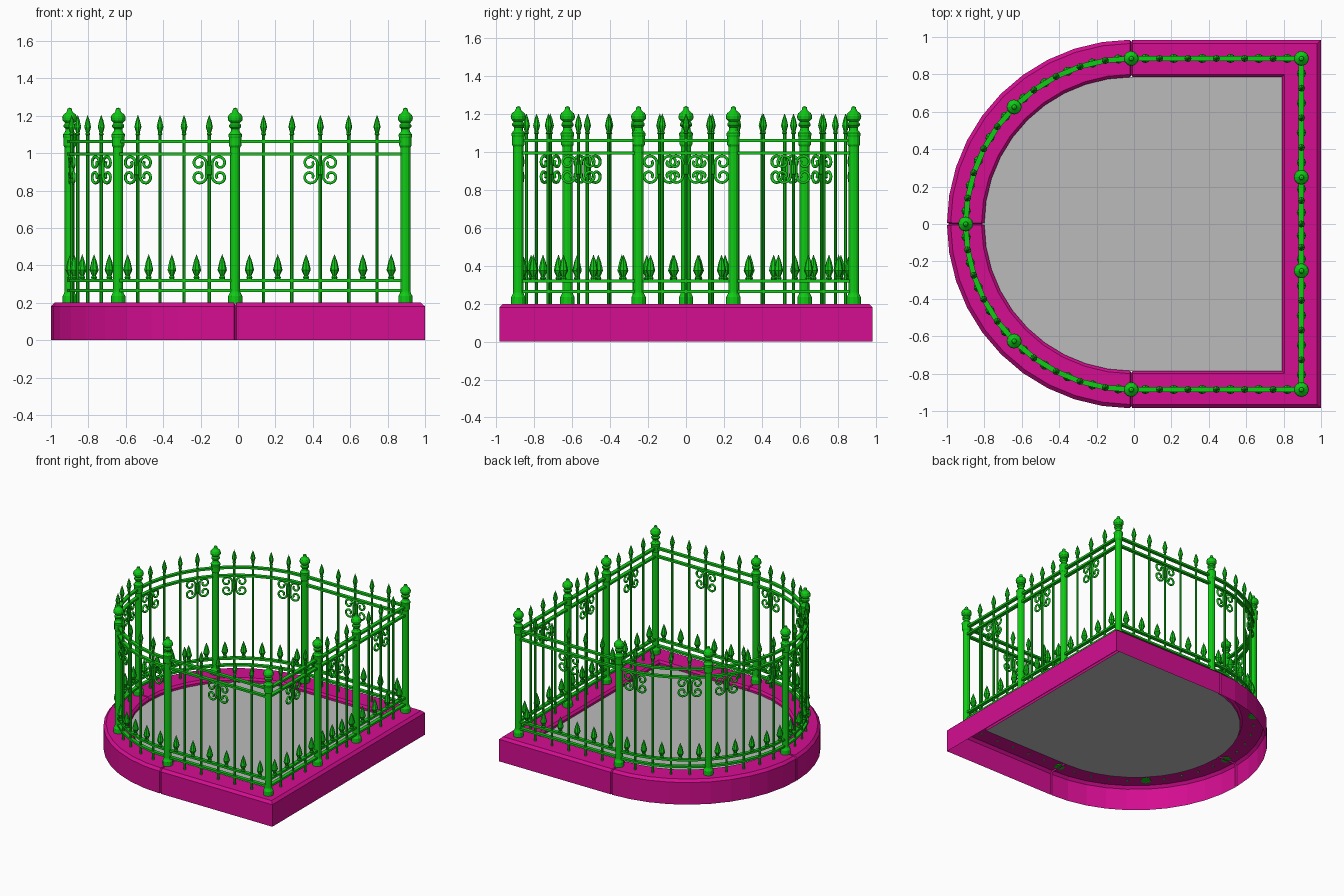
import bpy, bmesh, math
from mathutils import Vector

cube = bpy.data.objects.get("Cube")
if cube:
    bpy.data.objects.remove(cube, do_unlink=True)


def material(name, rgb):
    m = bpy.data.materials.new(name)
    m.use_nodes = True
    m.diffuse_color = (*rgb, 1)
    bsdf = next(n for n in m.node_tree.nodes if n.type == 'BSDF_PRINCIPLED')
    bsdf.inputs["Base Color"].default_value = (*rgb, 1)
    return m


PINK = material("magenta_stone", (0.66, 0.004, 0.28))
GREEN = material("green_iron", (0.005, 0.6, 0.008))
GREY = material("grey_floor", (0.5, 0.5, 0.5))

CX = -0.015        # centre of the rounded end
RADIUS = 0.985
STEPS = 20         # segments in the half circle
FENCE = 0.1        # fence line, measured in from the outer edge


def place(name, data, loc=(0, 0, 0), turn=0.0):
    ob = bpy.data.objects.new(name, data)
    ob.location = loc
    ob.rotation_euler.z = turn
    bpy.context.collection.objects.link(ob)
    return ob


def finish(bm, name, mat, smooth=False):
    bmesh.ops.recalc_face_normals(bm, faces=bm.faces)
    me = bpy.data.meshes.new(name)
    bm.to_mesh(me)
    bm.free()
    me.materials.append(mat)
    if smooth:
        me.shade_smooth()
        me.set_sharp_from_angle(angle=math.radians(35))
    return me


def right_x(d):
    return 1 - 1.05 * d


def arc_point(deg, d):
    a = math.radians(deg)
    return Vector((CX + (RADIUS - d) * math.cos(a), (RADIUS - d) * math.sin(a), 0))


def outline(d, groove=0.0):
    """D-shaped loop set in by d; second item flags the joint points."""
    pts = [(Vector((right_x(d), RADIUS - d, 0)), False),
           (Vector((CX + 0.007, RADIUS - d, 0)), False)]
    for i in range(STEPS + 1):
        deg = 90 + 180 * i / STEPS
        if i in (0, STEPS // 2, STEPS):
            if i:
                pts.append((arc_point(deg - 0.4, d), False))
            pts.append((arc_point(deg, d + groove), True))
            if i < STEPS:
                pts.append((arc_point(deg + 0.4, d), False))
        else:
            pts.append((arc_point(deg, d), False))
    pts.append((Vector((CX + 0.007, d - RADIUS, 0)), False))
    pts.append((Vector((right_x(d), d - RADIUS, 0)), False))
    return pts


def sweep(bm, profile, closed=False):
    """Carry a profile of (inset, z, joint inset, joint drop) round the outline."""
    loops = []
    for d, z, gd, gz in profile:
        loops.append([bm.verts.new((p.x, p.y, z - (gz if joint else 0)))
                      for p, joint in outline(d, gd)])
    pairs = list(zip(loops, loops[1:]))
    if closed:
        pairs.append((loops[-1], loops[0]))
    for a, b in pairs:
        for i in range(len(a)):
            j = (i + 1) % len(a)
            bm.faces.new((a[i], a[j], b[j], b[i]))


def lathe(name, profile, sides, smooth=False):
    """Turned part from (radius, z) points; radius 0 closes to a tip."""
    bm = bmesh.new()
    rings = []
    for r, z in profile:
        n = sides if r else 1
        rings.append([bm.verts.new((r * math.cos(math.tau * k / sides),
                                    r * math.sin(math.tau * k / sides), z))
                      for k in range(n)])
    for a, b in zip(rings, rings[1:]):
        for k in range(sides):
            j = (k + 1) % sides
            if len(b) == 1:
                bm.faces.new((a[k], a[j], b[0]))
            else:
                bm.faces.new((a[k], a[j], b[j], b[k]))
    bm.faces.new(rings[0])
    return finish(bm, name, GREEN, smooth)


# Stone kerb: hollow shell with bevelled top and shallow joints
bm = bmesh.new()
g = 0.012
sweep(bm, [(0, 0, g, 0), (0, 0.18, g, 0), (0.02, 0.2, 0, g), (0.185, 0.2, 0, g),
           (0.2, 0.185, -g, 0), (0.2, 0.165, -g, 0)])
place("kerb", finish(bm, "kerb", PINK))

# Floor
bm = bmesh.new()
bm.faces.new([bm.verts.new((p.x, p.y, 0.168)) for p, _ in outline(0.2)])
place("floor", finish(bm, "floor", GREY))

# Rails
for name, z in (("bottom_rail", 0.265), ("lower_rail", 0.32),
                ("upper_rail", 0.995), ("top_rail", 1.062)):
    bm = bmesh.new()
    w, h = 0.014, 0.008
    sweep(bm, [(FENCE - w, z - h, 0, 0), (FENCE + w, z - h, 0, 0),
               (FENCE + w, z + h, 0, 0), (FENCE - w, z + h, 0, 0)], closed=True)
    place(name, finish(bm, name, GREEN))

# Turned parts
post = lathe("post", [
    (0.038, 0.195), (0.038, 0.235), (0.03, 0.25), (0.027, 0.26), (0.027, 1.03),
    (0.033, 1.04), (0.033, 1.08), (0.036, 1.09), (0.036, 1.1), (0.024, 1.115),
    (0.022, 1.13), (0.032, 1.14), (0.032, 1.15), (0.024, 1.16), (0.038, 1.175),
    (0.04, 1.19), (0.034, 1.205), (0.018, 1.218), (0.014, 1.225),
    (0.012, 1.238), (0, 1.243)], 12)
bar = lathe("bar", [
    (0.009, 0.195), (0.009, 1.095), (0.014, 1.1), (0.01, 1.11),
    (0.019, 1.14), (0.011, 1.175), (0, 1.205)], 8)
spear = lathe("spear", [
    (0.012, 0.325), (0.017, 0.335), (0.011, 0.345), (0.025, 0.375),
    (0.015, 0.42), (0, 0.46)], 8)
collar = lathe("collar", [(0.01, -0.03), (0.015, -0.025), (0.015, 0.025), (0.01, 0.03)], 8)

# Scroll pair: two C shapes back to back, each ending in spirals
scroll = bpy.data.curves.new("scroll", 'CURVE')
scroll.dimensions = '3D'
scroll.bevel_depth = 0.008
scroll.bevel_resolution = 1
scroll.use_fill_caps = True
scroll.materials.append(GREEN)
half = []
for k in range(19):
    t = k / 18
    a = math.pi - t * 2.2 * math.pi
    r = 0.04 - 0.026 * t
    half.append((0.055 + r * math.cos(a), 0.036 + r * math.sin(a)))
c_shape = [(u, -v) for u, v in reversed(half)] + half
for side in (-1, 1):
    sp = scroll.splines.new('POLY')
    sp.points.add(len(c_shape) - 1)
    for p, (u, v) in zip(sp.points, c_shape):
        p.co = (side * u, 0, v, 1)

# Fence panels: (position function, number of bars, bars that carry a scroll)
fx, fy = right_x(FENCE), RADIUS - FENCE
third = 0.25


def straight(a, b):
    a, b = Vector((*a, 0)), Vector((*b, 0))
    turn = math.atan2(b.y - a.y, b.x - a.x)
    return lambda t: (a.lerp(b, t), turn)


def curved(start):
    return lambda t: (arc_point(start + 45 * t, FENCE), math.radians(start + 45 * t + 90))


panels = [(straight((fx, -fy), (fx, -third)), 3, (2,)),
          (straight((fx, -third), (fx, third)), 3, (2,)),
          (straight((fx, third), (fx, fy)), 3, (2,)),
          (straight((fx, fy), (CX, fy)), 5, (3,))]
panels += [(curved(s), 4, (1, 4)) for s in (90, 135, 180, 225)]
panels.append((straight((CX, -fy), (fx, -fy)), 5, (3,)))

for n, (where, count, scrolls) in enumerate(panels, 1):
    place(f"post_{n}", post, where(0)[0])
    for k in range(count + 1):
        # short spears stand midway between bars
        loc, turn = where((k + 0.5) / (count + 1))
        place(f"spear_{n}_{k + 1}", spear, loc, turn)
        if k == 0:
            continue
        loc, turn = where(k / (count + 1))
        place(f"bar_{n}_{k}", bar, loc, turn)
        if k in scrolls:
            middle = loc + Vector((0, 0, 0.91))
            place(f"scroll_{n}_{k}", scroll, middle, turn)
            place(f"collar_{n}_{k}", collar, middle, turn)
